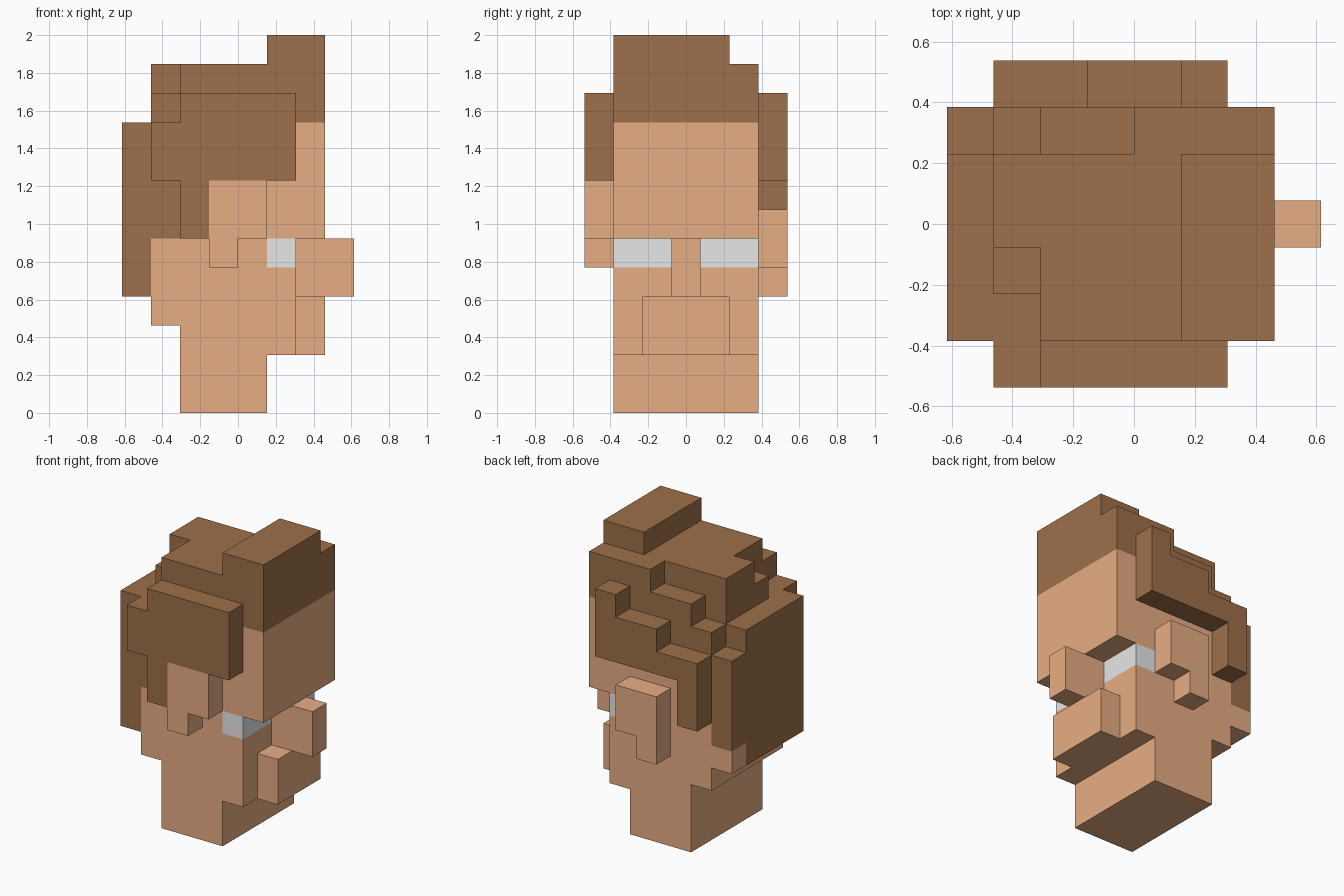
import bpy, bmesh
from mathutils import Vector

cube = bpy.data.objects.get("Cube")
if cube:
    bpy.data.objects.remove(cube, do_unlink=True)

U = 2 / 13                      # edge length of one block
CENTRE = Vector((4, 3.5, 0))    # middle of the block grid
grid = {}                       # block position -> part name


def make_material(name, rgb):
    m = bpy.data.materials.new(name)
    m.use_nodes = True
    m.diffuse_color = (*rgb, 1)
    m.node_tree.nodes["Principled BSDF"].inputs["Base Color"].default_value = (*rgb, 1)
    return m


def box(part, x0, x1, y0, y1, z0, z1):
    """Fill blocks with a part; later parts replace earlier ones."""
    for x in range(x0, x1):
        for y in range(y0, y1):
            for z in range(z0, z1):
                grid[x, y, z] = part


def hair_row(part, y, bottom, top_at):
    """A row of hair columns along the head, with a rule for their tops."""
    for x in range(1, 6):
        box(part, x, x + 1, y, y + 1, bottom, top_at(x))


def ear(part, y, top):
    """An ear with a lobe one block lower."""
    box(part, 3, 5, y, y + 1, top - 2, top)
    box(part, 3, 4, y, y + 1, top - 3, top - 2)


# Neck, jaw and skull
box("neck", 2, 5, 1, 6, 0, 2)
box("head", 2, 6, 1, 6, 2, 3)
box("head", 1, 6, 1, 6, 3, 9)
box("head", 0, 1, 5, 6, 4, 5)

# Face, looking towards +x
box("forehead", 6, 7, 1, 6, 6, 10)
box("nose", 6, 8, 3, 4, 4, 6)
box("mouth", 6, 7, 2, 5, 2, 4)
box("front_eye", 5, 6, 1, 3, 5, 6)
box("rear_eye", 5, 6, 4, 6, 5, 6)
ear("front_ear", 0, 8)
ear("rear_ear", 6, 7)

# Crown, stepped down at the back corners
box("hair_crown", 2, 6, 1, 5, 9, 12)
for row in range(1, 5):
    box("hair_crown", 1, 2, row, row + 1, 9, min(12, 9 + row))
hair_row("hair_crown", 5, 9, lambda x: 10 + x // 2)
box("hair_fringe", 6, 7, 1, 6, 10, 12)
box("hair_tuft", 5, 7, 1, 5, 12, 13)

# Hair behind the head
box("hair_back", 0, 1, 1, 5, 4, 10)
box("hair_back", 0, 1, 5, 6, 5, 9)
box("hair_back", 1, 2, 1, 6, 6, 9)

# Side hair with sideburns
hair_row("front_side_hair", 0, 8, lambda x: min(11, 9 + x))
box("front_side_hair", 2, 3, 0, 1, 6, 8)
hair_row("rear_side_hair", 6, 8, lambda x: 9 + (x - 1) // 2)
box("rear_side_hair", 1, 2, 6, 7, 6, 8)


def add_side(bm, cell, axis, side):
    """Add one square side of a block, facing outwards."""
    corners = [(0, 0), (1, 0), (1, 1), (0, 1)]
    if not side:
        corners.reverse()
    verts = []
    for i, j in corners:
        p = Vector(cell)
        p[axis] += side
        p[(axis + 1) % 3] += i
        p[(axis + 2) % 3] += j
        verts.append(bm.verts.new((p - CENTRE) * U))
    bm.faces.new(verts)


def build_part(name, material):
    """Make one mesh from the exposed sides of the part's blocks."""
    bm = bmesh.new()
    for cell in [c for c, owner in grid.items() if owner == name]:
        for axis in range(3):
            for side in (0, 1):
                neighbour = list(cell)
                neighbour[axis] += 2 * side - 1
                if tuple(neighbour) not in grid:
                    add_side(bm, cell, axis, side)
    bmesh.ops.remove_doubles(bm, verts=bm.verts[:], dist=0.001)
    mesh = bpy.data.meshes.new(name)
    bm.to_mesh(mesh)
    bm.free()
    mesh.materials.append(material)
    bpy.context.collection.objects.link(bpy.data.objects.new(name, mesh))


skin = make_material("skin", (0.99, 0.52, 0.285))
hair = make_material("brown hair", (0.342, 0.16, 0.069))
white = make_material("eye white", (0.99, 0.99, 0.99))

for part in sorted(set(grid.values())):
    if "hair" in part:
        build_part(part, hair)
    elif "eye" in part:
        build_part(part, white)
    else:
        build_part(part, skin)
